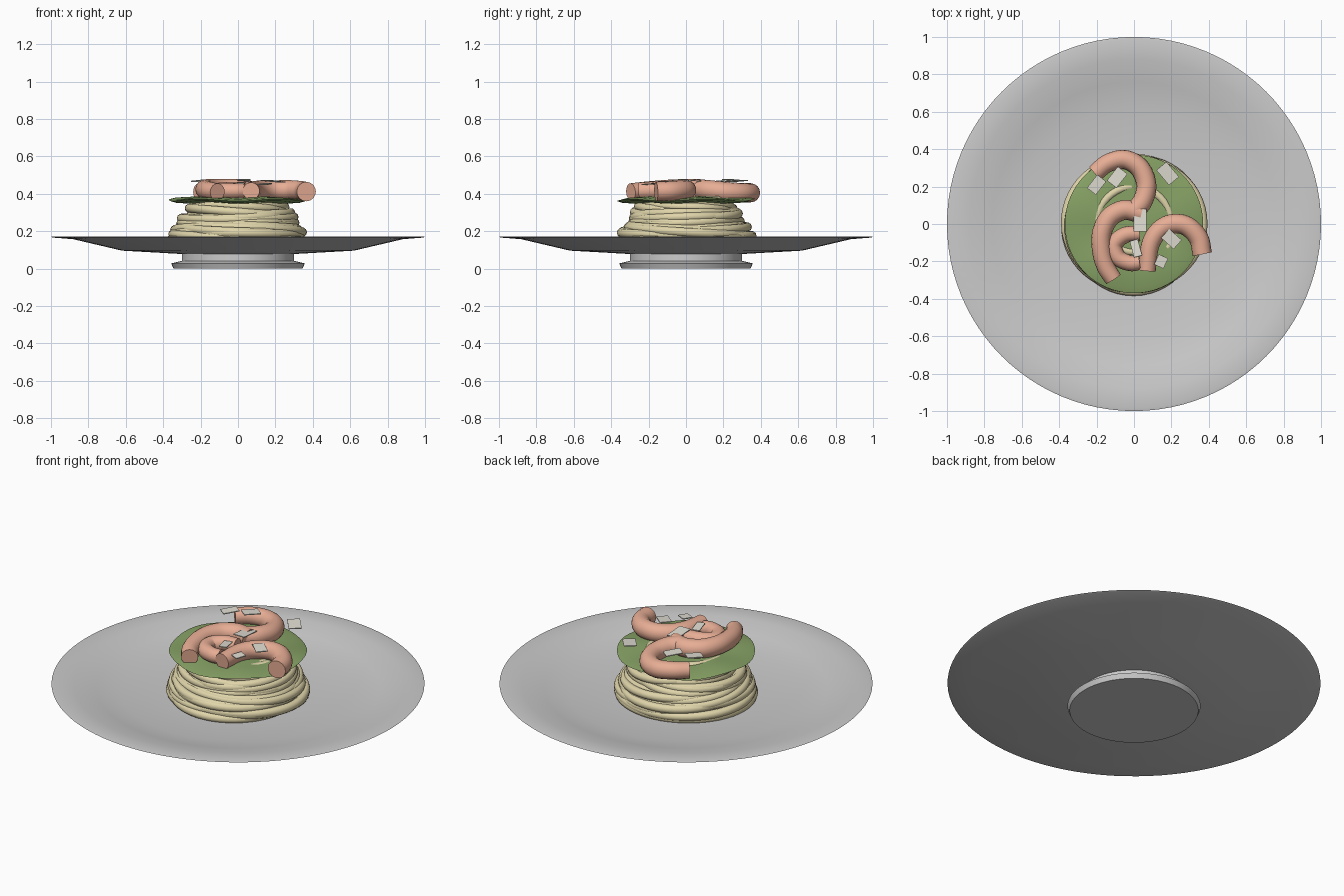
import bpy, bmesh, math, random
from mathutils import Vector, Matrix

if "Cube" in bpy.data.objects:
    bpy.data.objects.remove(bpy.data.objects["Cube"])
random.seed(4)
TAU = math.tau

def material(name, col):
    m = bpy.data.materials.new(name)
    m.diffuse_color = (*col, 1)
    m.use_nodes = True
    m.node_tree.nodes["Principled BSDF"].inputs["Base Color"].default_value = m.diffuse_color
    return m

PASTA = material("pasta", (0.74, 0.66, 0.40))
GREEN = material("pesto", (0.24, 0.36, 0.13))
PINK = material("shrimp", (0.80, 0.42, 0.30))
CHEESE = material("cheese", (0.74, 0.72, 0.64))

def finish(name, bm, mat=None, angle=35):
    bmesh.ops.recalc_face_normals(bm, faces=bm.faces)
    me = bpy.data.meshes.new(name)
    bm.to_mesh(me)
    bm.free()
    ob = bpy.data.objects.new(name, me)
    bpy.context.collection.objects.link(ob)
    if mat:
        me.materials.append(mat)
    bpy.ops.object.select_all(action='DESELECT')
    ob.select_set(True)
    bpy.context.view_layer.objects.active = ob
    bpy.ops.object.shade_smooth_by_angle(angle=math.radians(angle))
    return ob

def lathe(name, prof, n, mat=None):
    bm = bmesh.new()
    vs = [bm.verts.new((r, 0, z)) for r, z in prof]
    es = [bm.edges.new(p) for p in zip(vs, vs[1:])]
    bmesh.ops.spin(bm, geom=vs + es, cent=(0, 0, 0), axis=(0, 0, 1), angle=TAU, steps=n)
    bmesh.ops.remove_doubles(bm, verts=bm.verts, dist=1e-4)
    return finish(name, bm, mat, 25)

def tube(bm, pts, radii, sides, closed=False):
    """Sweep a round section along a mostly horizontal path."""
    rings, n = [], len(pts)
    for i, p in enumerate(pts):
        a = pts[(i - 1) % n] if closed else pts[max(i - 1, 0)]
        b = pts[(i + 1) % n] if closed else pts[min(i + 1, n - 1)]
        t = (b - a).normalized()
        u = t.cross(Vector((0, 0, 1))).normalized()
        w = u.cross(t)
        rings.append([bm.verts.new(p + radii[i] * (u * math.cos(k * TAU / sides) + w * math.sin(k * TAU / sides)))
                      for k in range(sides)])
    for i in range(n if closed else n - 1):
        A, B = rings[i], rings[(i + 1) % n]
        for k in range(sides):
            bm.faces.new((A[k], A[(k + 1) % sides], B[(k + 1) % sides], B[k]))
    if not closed:
        bm.faces.new(rings[0])
        bm.faces.new(rings[-1])

def smooth_path(ctrl, per=6):
    """Catmull-Rom through the control points."""
    c = [Vector(p) for p in ctrl]
    c = [2 * c[0] - c[1]] + c + [2 * c[-1] - c[-2]]
    out = []
    for i in range(1, len(c) - 2):
        p0, p1, p2, p3 = c[i - 1:i + 3]
        for k in range(per):
            t = k / per
            out.append(0.5 * (2 * p1 + (p2 - p0) * t + (2 * p0 - 5 * p1 + 4 * p2 - p3) * t * t
                              + (3 * p1 - p0 - 3 * p2 + p3) * t ** 3))
    return out + [c[-2]]

# plate with foot
lathe("plate", [(0, 0), (0.345, 0), (0.357, 0.028), (0.30, 0.042), (0.30, 0.078), (0.62, 0.096),
                (0.88, 0.157), (0.99, 0.166), (1.0, 0.17), (0.985, 0.173), (0.88, 0.169),
                (0.76, 0.142), (0.62, 0.115), (0.3, 0.105), (0, 0.105)], 96)

# nest of pasta strands
bm = bmesh.new()
COUNT = 24
for i in range(COUNT):
    t = i / (COUNT - 1)
    r = 0.362 - 0.115 * t + random.uniform(-0.016, 0.01)
    z = 0.13 + 0.205 * t
    tilt, ph, ph2 = random.uniform(0.008, 0.024), random.uniform(0, TAU), random.uniform(0, TAU)
    pts = []
    for k in range(56):
        a = k * TAU / 56
        rr = r + 0.012 * math.sin(2 * a + ph2) - 0.5 * tilt * math.sin(a + ph)
        pts.append(Vector((rr * math.cos(a), rr * math.sin(a), z + tilt * math.sin(a + ph))))
    tube(bm, pts, [0.024] * 56, 10, True)
# inner strands, just breaking through the sauce
for r, ph in ((0.2, 0.7), (0.2, 2.3), (0.15, 4.0)):
    pts = [Vector((r * math.cos(k * TAU / 40), r * math.sin(k * TAU / 40),
                   0.346 + 0.022 * math.cos(k * TAU / 40 - ph))) for k in range(40)]
    tube(bm, pts, [0.022] * 40, 10, True)
finish("pasta_nest", bm, PASTA, 60)

# flat pool of pesto with a slightly wavy edge
pesto = lathe("pesto", [(0, 0.349), (0.25, 0.35), (0.34, 0.357), (0.37, 0.367),
                        (0.34, 0.375), (0.25, 0.381), (0, 0.382)], 64, GREEN)
for v in pesto.data.vertices:
    a, r = math.atan2(v.co.y, v.co.x), math.hypot(v.co.x, v.co.y)
    v.co.z += 0.006 * (r / 0.37) * math.sin(5 * a)

# curled shrimp
SHRIMP = [
    ([(-0.21, 0.27, .41), (-0.14, 0.325, .41), (-0.05, 0.345, .405), (0.03, 0.30, .405),
      (0.066, 0.21, .41), (0.045, 0.12, .42), (-0.01, 0.06, .425)], 0.046, 0.053),
    ([(0.04, 0.055, .425), (-0.05, 0.075, .425), (-0.13, 0.035, .425), (-0.172, -0.05, .425),
      (-0.172, -0.15, .42), (-0.15, -0.23, .415), (-0.11, -0.295, .41)], 0.053, 0.046),
    ([(0.03, -0.05, .42), (-0.05, -0.06, .42), (-0.105, -0.11, .415),
      (-0.085, -0.18, .415), (-0.02, -0.21, .415), (0.03, -0.205, .415)], 0.042, 0.04),
    ([(0.365, -0.16, .412), (0.345, -0.075, .415), (0.28, -0.01, .42), (0.20, 0.0, .42),
      (0.13, -0.04, .42), (0.085, -0.12, .42), (0.07, -0.25, .415)], 0.052, 0.046),
]
for i, (ctrl, r0, r1) in enumerate(SHRIMP):
    bm = bmesh.new()
    pts = smooth_path(ctrl)
    n = len(pts) - 1
    tube(bm, pts, [r0 + (r1 - r0) * k / n + 0.003 * math.sin(math.pi * k / n) for k in range(n + 1)], 16)
    finish(f"shrimp_{i + 1}", bm, PINK, 50)

# cheese shavings: x, y, z, width, length, turn in degrees
FLAKES = [(-0.20, 0.21, .470, .06, .09, -38), (-0.09, 0.25, .474, .065, .095, -38),
          (0.18, 0.27, .468, .07, .105, 40), (0.033, 0.02, .472, .07, .12, 0),
          (0.20, -0.08, .466, .065, .09, 48), (0.01, -0.13, .455, .045, .09, 15),
          (0.145, -0.20, .452, .055, .06, -25)]
for i, (x, y, z, w, l, deg) in enumerate(FLAKES):
    bm = bmesh.new()
    tilt = Matrix.Rotation(math.radians((-1) ** i * 4), 4, 'X')
    bmesh.ops.create_cube(bm, size=1, matrix=Matrix.Translation((x, y, z))
                          @ Matrix.Rotation(math.radians(deg), 4, 'Z') @ tilt
                          @ Matrix.Diagonal((w, l, 0.005, 1)))
    finish(f"cheese_shaving_{i + 1}", bm, CHEESE)
